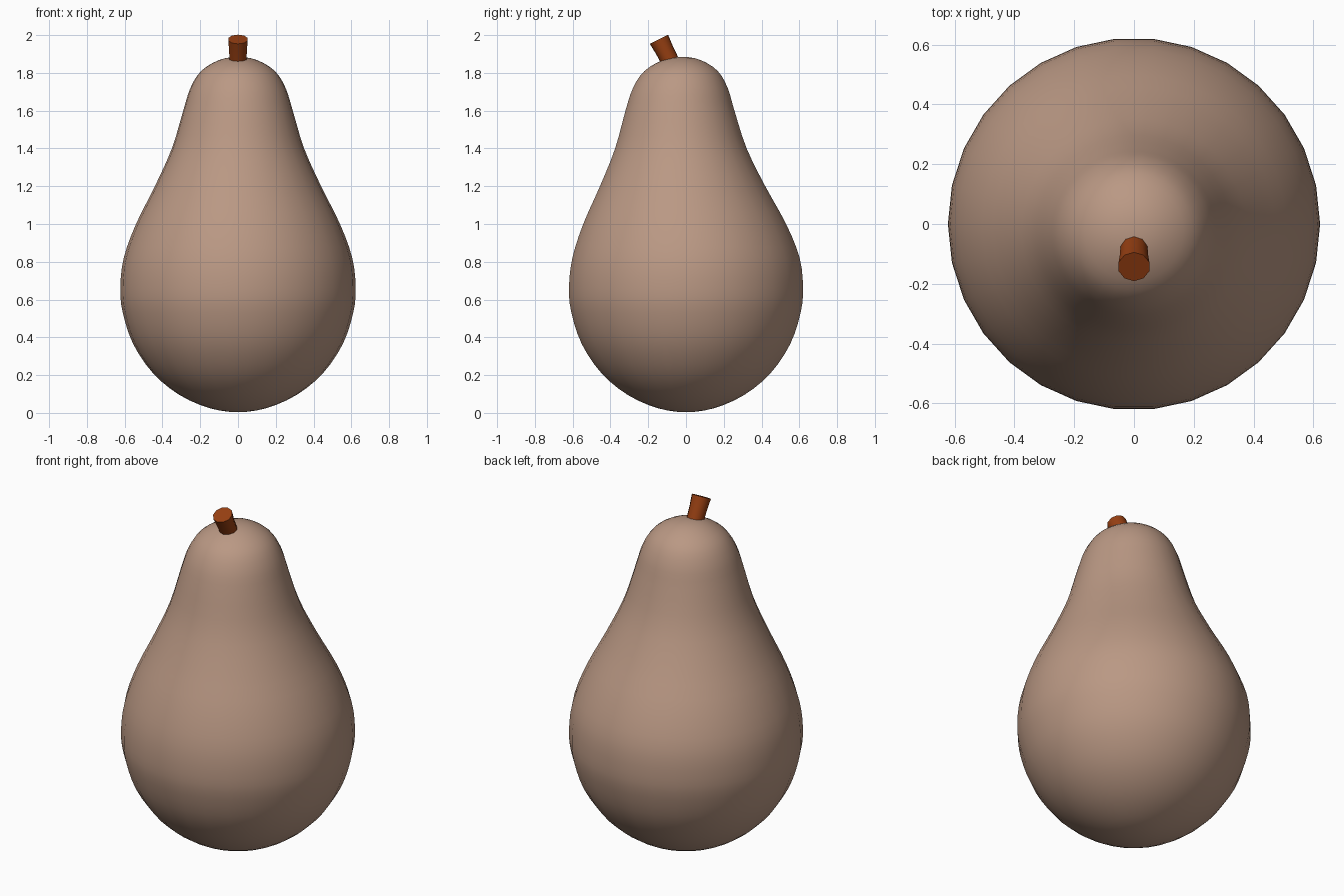
import bpy, bmesh, math
from mathutils import Vector

if "Cube" in bpy.data.objects:
    bpy.data.objects.remove(bpy.data.objects["Cube"])


def material(name, rgb):
    m = bpy.data.materials.new(name)
    m.diffuse_color = (*rgb, 1)
    m.use_nodes = True
    m.node_tree.nodes["Principled BSDF"].inputs["Base Color"].default_value = m.diffuse_color
    return m


def loft(name, rings, sides, mat, turn=0.0):
    """Skin a list of (centre, axis, radius) rings; zero radius makes a pole."""
    bm = bmesh.new()
    rows = []
    for c, axis, r in rings:
        if r < 1e-5:
            rows.append([bm.verts.new(c)])
            continue
        u = Vector((1, 0, 0))
        v = axis.cross(u).normalized()
        rows.append([bm.verts.new(c + r * (u * math.cos(a) + v * math.sin(a)))
                     for a in (turn + math.tau * i / sides for i in range(sides))])
    for lo, hi in zip(rows, rows[1:]):
        for i in range(sides):
            j = (i + 1) % sides
            if len(lo) == 1:
                bm.faces.new((lo[0], hi[j], hi[i]))
            elif len(hi) == 1:
                bm.faces.new((lo[i], lo[j], hi[0]))
            else:
                bm.faces.new((lo[i], lo[j], hi[j], hi[i]))
    if len(rows[0]) > 1:
        bm.faces.new(rows[0][::-1])
    if len(rows[-1]) > 1:
        bm.faces.new(rows[-1])
    bmesh.ops.recalc_face_normals(bm, faces=bm.faces)
    me = bpy.data.meshes.new(name)
    bm.to_mesh(me)
    bm.free()
    me.materials.append(mat)
    ob = bpy.data.objects.new(name, me)
    bpy.context.collection.objects.link(ob)
    bpy.ops.object.select_all(action='DESELECT')
    ob.select_set(True)
    bpy.context.view_layer.objects.active = ob
    bpy.ops.object.shade_smooth_by_angle(angle=math.radians(40))
    return ob


def spline(points, steps):
    """Catmull-Rom curve through the points."""
    p = [Vector(q) for q in points]
    out = []
    for i in range(1, len(p) - 2):
        a, b, c, d = p[i - 1:i + 3]
        for k in range(steps):
            t = k / steps
            out.append(0.5 * (2 * b + (c - a) * t + (2 * a - 5 * b + 4 * c - d) * t * t
                              + (3 * b - a - 3 * c + d) * t ** 3))
    return out + [p[-2]]


skin = material("dusty tan", (0.49, 0.315, 0.23))
bark = material("rust brown", (0.31, 0.05, 0.006))

# Pear body: (radius, z, sideways lean in y), first and last mirror the poles
profile = [(-0.15, 0.025, 0),
           (0, 0.004, 0), (0.15, 0.025, 0), (0.31, 0.095, 0), (0.45, 0.21, 0),
           (0.555, 0.365, 0), (0.61, 0.53, 0), (0.623, 0.66, 0), (0.605, 0.82, 0),
           (0.54, 1.0, -0.007), (0.44, 1.2, -0.018), (0.35, 1.4, -0.027),
           (0.29, 1.6, -0.032), (0.252, 1.72, -0.03), (0.195, 1.81, -0.026),
           (0.10, 1.868, -0.022), (0, 1.885, -0.02),
           (-0.10, 1.868, -0.02)]
up = Vector((0, 0, 1))
loft("pear_body", [(Vector((0, y, z)), up, max(r, 0)) for r, z, y in spline(profile, 3)],
     30, skin)

# Stem: short tilted stub, slightly flared at the cut end
base, tip = Vector((0, -0.068, 1.83)), Vector((0, -0.143, 1.978))
axis = (tip - base).normalized()
loft("stem", [(base.lerp(tip, t), axis, r) for t, r in ((0, 0.047), (0.6, 0.049), (1, 0.054))],
     10, bark, turn=math.pi / 10)
